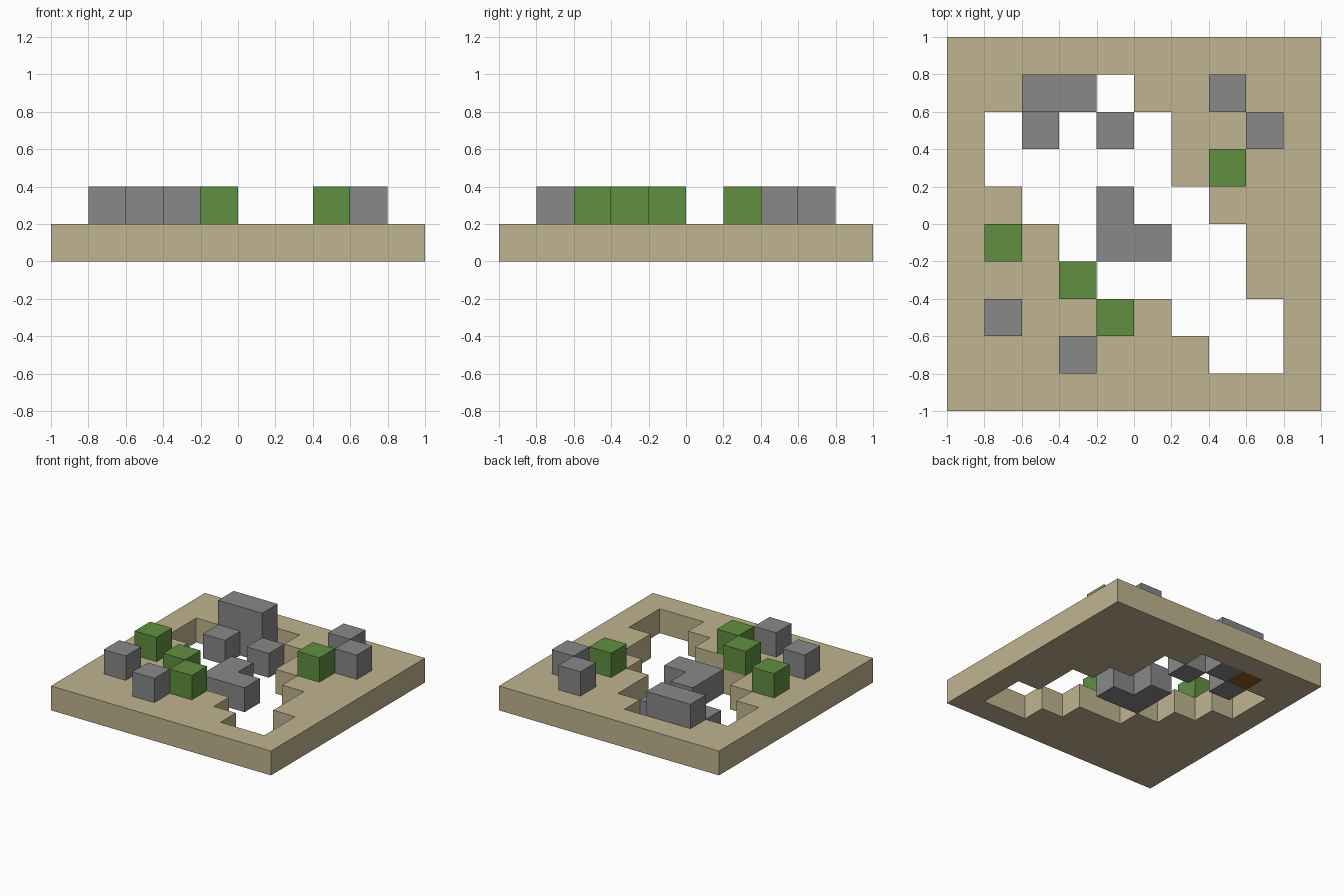
import bpy
import bmesh
from mathutils import Vector

cube = bpy.data.objects.get("Cube")
if cube:
    bpy.data.objects.remove(cube, do_unlink=True)

CELL = 0.2

# Floor plans, back row first: s sand, r rock, d dirt, g grass, . empty
LOWER = ["ssssssssss",
         "ssdr.sssss",
         "s.r.r.ssss",
         "s.....ssss",
         "ss..r..sss",
         "sss.rr..ss",
         "ssss....ss",
         "ssssss...s",
         "sssssss..s",
         "ssssssssss"]
UPPER = ["..........",
         "..rr...r..",
         "........r.",
         ".......g..",
         "..........",
         ".g........",
         "...g......",
         ".r..g.....",
         "...r......",
         ".........."]


def make_material(name, rgb):
    """Flat material from 8-bit display colour."""
    lin = [((c / 255 + 0.055) / 1.055) ** 2.4 for c in rgb] + [1.0]
    mat = bpy.data.materials.new(name)
    mat.use_nodes = True
    mat.diffuse_color = lin
    bsdf = next(n for n in mat.node_tree.nodes if n.type == 'BSDF_PRINCIPLED')
    bsdf.inputs["Base Color"].default_value = lin
    return mat


KINDS = {
    "s": ("sand_slab", make_material("sand", (192, 180, 144))),
    "r": ("rock_block", make_material("rock_grey", (136, 136, 136))),
    "g": ("grass_block", make_material("grass_green", (96, 144, 64))),
    "d": ("dirt_block", make_material("dirt_brown", (139, 90, 43))),
}

AXES = [Vector(a) for a in ((1, 0, 0), (0, 1, 0), (0, 0, 1))]
STEPS = [a * s for a in AXES for s in (1, -1)]


def neighbour(cell, step):
    return tuple(int(c + s) for c, s in zip(cell, step))


def build_part(name, cells, mat):
    """Closed shell round a cluster of grid cells."""
    bm = bmesh.new()
    for cell in cells:
        centre = Vector(cell) + Vector((0.5, 0.5, 0.5))
        for step in STEPS:
            if neighbour(cell, step) in cells:
                continue
            u = Vector((step.y, step.z, step.x))
            v = step.cross(u)
            corners = [centre + (step + u * a + v * b) / 2
                       for a, b in ((-1, -1), (1, -1), (1, 1), (-1, 1))]
            bm.faces.new([bm.verts.new((p - Vector((5, 5, 0))) * CELL)
                          for p in corners])
    bmesh.ops.remove_doubles(bm, verts=bm.verts, dist=0.001)
    mesh = bpy.data.meshes.new(name)
    bm.to_mesh(mesh)
    bm.free()
    mesh.materials.append(mat)
    obj = bpy.data.objects.new(name, mesh)
    bpy.context.collection.objects.link(obj)


def clusters(cells):
    """Split cells into face-connected groups."""
    left = set(cells)
    while left:
        stack = [min(left)]
        left.discard(stack[0])
        group = set()
        while stack:
            cell = stack.pop()
            group.add(cell)
            for step in STEPS:
                n = neighbour(cell, step)
                if n in left:
                    left.discard(n)
                    stack.append(n)
        yield group


# Read the plans into cells, then build each connected part
by_kind = {k: set() for k in KINDS}
for z, plan in enumerate((LOWER, UPPER)):
    for y, row in enumerate(reversed(plan)):
        for x, kind in enumerate(row):
            if kind in by_kind:
                by_kind[kind].add((x, y, z))

for kind, (name, mat) in KINDS.items():
    for group in clusters(by_kind[kind]):
        build_part(name, group, mat)
